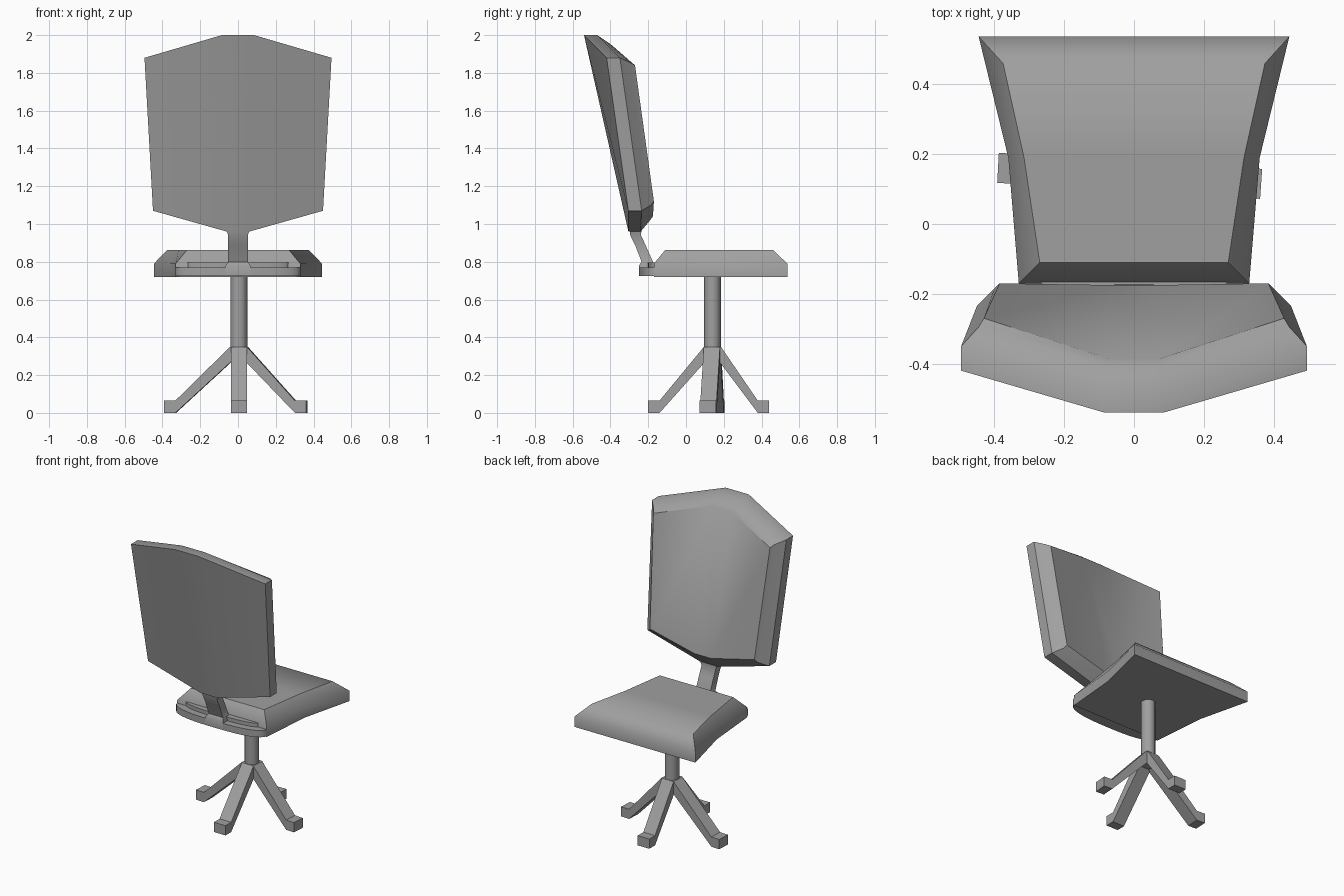
import bpy, math
from mathutils import Matrix, Vector

if "Cube" in bpy.data.objects:
    bpy.data.objects.remove(bpy.data.objects["Cube"], do_unlink=True)

grey = bpy.data.materials.new("plain_grey")
grey.use_nodes = True
COLOUR = (0.35, 0.35, 0.35, 1)
grey.diffuse_color = COLOUR
grey.node_tree.nodes["Principled BSDF"].inputs["Base Color"].default_value = COLOUR


def make(name, verts, faces, angle=50):
    mesh = bpy.data.meshes.new(name)
    mesh.from_pydata([Vector(v) for v in verts], [], faces)
    obj = bpy.data.objects.new(name, mesh)
    bpy.context.collection.objects.link(obj)
    mesh.materials.append(grey)
    bpy.ops.object.select_all(action='DESELECT')
    obj.select_set(True)
    bpy.context.view_layer.objects.active = obj
    bpy.ops.object.mode_set(mode='EDIT')
    bpy.ops.mesh.select_all(action='SELECT')
    bpy.ops.mesh.normals_make_consistent(inside=False)
    bpy.ops.object.mode_set(mode='OBJECT')
    bpy.ops.object.shade_smooth_by_angle(angle=math.radians(angle))
    return obj


def loft(name, rings, first_cap=None, last_cap=None, angle=50):
    """Skin equal rings of points; caps are lists of faces in ring indices."""
    n = len(rings[0])
    verts = [p for ring in rings for p in ring]
    faces = [(r * n + i, r * n + (i + 1) % n, (r + 1) * n + (i + 1) % n, (r + 1) * n + i)
             for r in range(len(rings) - 1) for i in range(n)]
    whole = [tuple(range(n))]
    faces += first_cap or whole
    top = (len(rings) - 1) * n
    faces += [tuple(top + i for i in f) for f in (last_cap or whole)]
    return make(name, verts, faces, angle)


def mirrored(half):
    """Close a +x half outline with its mirror image."""
    return half + [(-x, y, z) for x, y, z in reversed(half)]


# Seat cushion: bottom, waist and top outlines
def seat_ring(z, front, middle, back, y_front, y_back):
    return mirrored([(front, y_front, z), (middle, 0.19, z), (back, y_back, z)])


seat_caps = [(0, 1, 4, 5), (1, 2, 3, 4)]
loft("seat", [seat_ring(0.72, 0.445, 0.36, 0.33, 0.537, -0.17),
              seat_ring(0.79, 0.445, 0.36, 0.33, 0.537, -0.17),
              seat_ring(0.863, 0.375, 0.315, 0.27, 0.46, -0.11)],
     seat_caps, seat_caps)


# Rounded ledges behind the seat
def ledge(name, half_width, depth, y, z0, z1):
    arc = [math.pi * i / 16 for i in range(17)]
    outline = [(half_width * math.copysign(abs(math.cos(a)) ** 0.7, math.cos(a)),
                y - depth * math.sin(a)) for a in arc]
    outline += [(-half_width, y + 0.06), (half_width, y + 0.06)]
    loft(name, [[(px, py, z) for px, py in outline] for z in (z0, z1)], angle=40)


ledge("rear_ledge", 0.33, 0.08, -0.17, 0.725, 0.77)
ledge("rear_ledge_step", 0.27, 0.045, -0.16, 0.77, 0.795)


# Backrest: each ring gives half width, y and z of its four right-hand corners
def back_ring(*corners):
    return mirrored([tuple(c) for c in corners])


back_caps = [(0, 1, 2, 3), (0, 3, 4, 7), (4, 5, 6, 7)]
loft("backrest", [
    back_ring((0.085, -0.54, 2.0), (0.495, -0.42, 1.88), (0.45, -0.305, 1.07), (0.06, -0.305, 0.96)),
    back_ring((0.085, -0.47, 2.0), (0.495, -0.35, 1.88), (0.45, -0.235, 1.07), (0.06, -0.24, 0.96)),
    back_ring((0.08, -0.41, 1.96), (0.445, -0.295, 1.855), (0.4, -0.185, 1.1), (0.06, -0.19, 1.02)),
    back_ring((0.075, -0.385, 1.94), (0.43, -0.27, 1.84), (0.385, -0.17, 1.12), (0.06, -0.175, 1.04)),
], back_caps, back_caps, 40)


# Bracket from the ledge up to the backrest
def slab(x, y0, y1, z):
    return [(-x, y0, z), (x, y0, z), (x, y1, z), (-x, y1, z)]


loft("backrest_bracket", [slab(0.065, -0.25, -0.17, 0.73), slab(0.065, -0.25, -0.17, 0.78),
                          slab(0.052, -0.235, -0.175, 0.8), slab(0.052, -0.27, -0.215, 0.89),
                          slab(0.052, -0.295, -0.238, 0.94), slab(0.065, -0.3, -0.235, 0.98)], angle=40)

# Column
HUB = Vector((0.005, 0.14, 0))
R = 0.044
loft("column", [[HUB + Vector((R * math.cos(a), R * math.sin(a), z))
                 for a in (math.tau * i / 12 for i in range(12))] for z in (0.3, 0.73)])

# Four bent legs with block feet, each slightly out of line
for name, angle, reach in (("left", -4, 0.36), ("back", 270, 0.34),
                           ("right", 177, 0.395), ("front", 90, 0.3)):
    turn = Matrix.Rotation(math.radians(angle), 4, 'Z')
    foot = reach - 0.06
    profile = [(0, 0.35), (0.045, 0.35), (foot, 0.065), (reach, 0.065),
               (reach, 0), (foot, 0), (0.03, 0.28), (0, 0.28)]
    sides = [[HUB + turn @ Vector((r, w, z)) for r, z in profile] for w in (-0.043, 0.043)]
    loft(name + "_leg", sides, angle=30)
